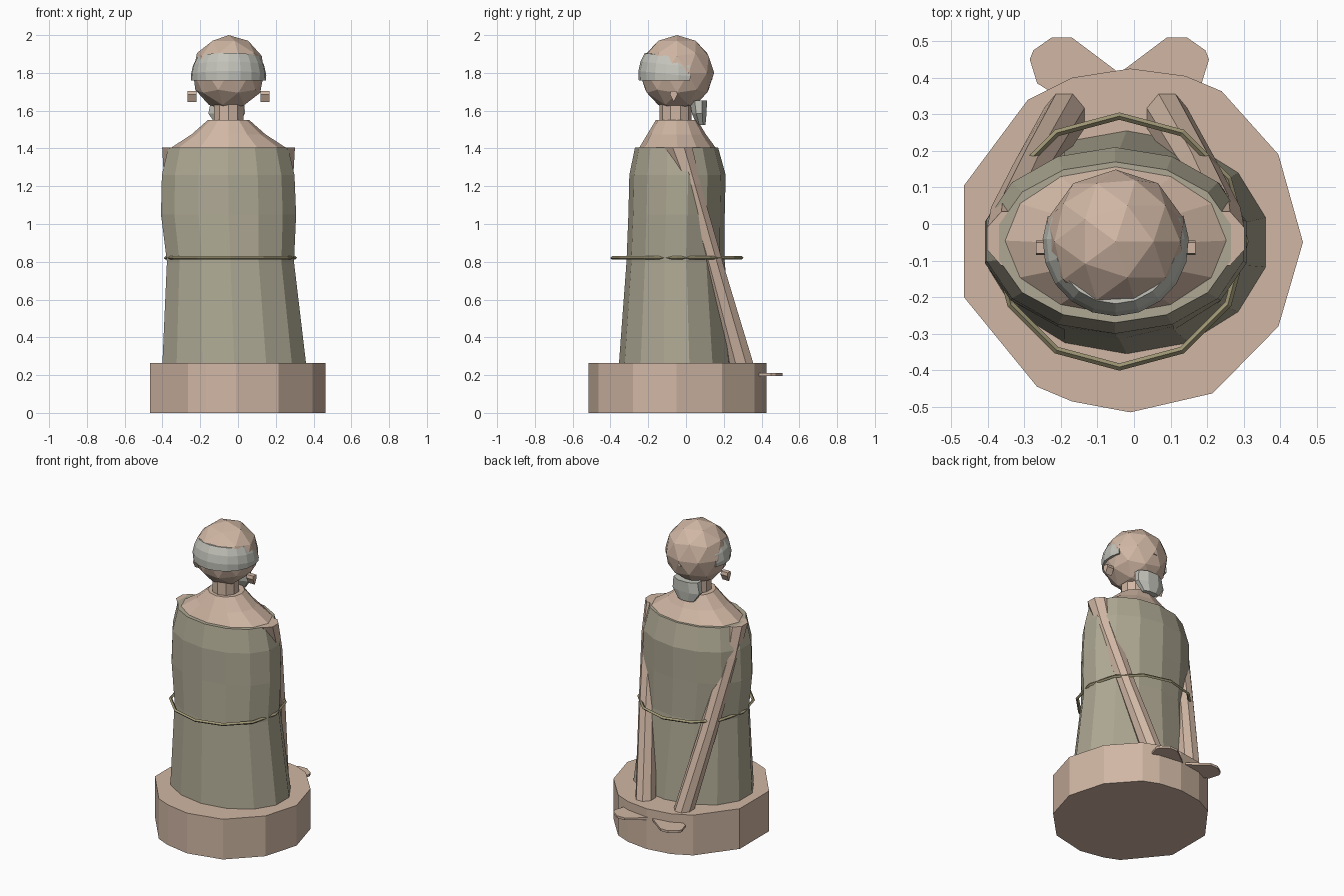
import bpy, bmesh
from math import sin, cos, pi, radians

if "Cube" in bpy.data.objects:
    bpy.data.objects.remove(bpy.data.objects["Cube"])


def material(name, rgb):
    m = bpy.data.materials.new(name)
    m.diffuse_color = (*rgb, 1)
    m.use_nodes = True
    m.node_tree.nodes["Principled BSDF"].inputs["Base Color"].default_value = m.diffuse_color
    return m


SKIN = material("clay", (0.63, 0.47, 0.37))
CLOTH = material("cloth", (0.42, 0.39, 0.29))
CORD = material("cord", (0.35, 0.31, 0.18))
HAIR = material("hair", (0.55, 0.55, 0.50))


def mesh_object(name, verts, faces, mat):
    me = bpy.data.meshes.new(name)
    me.from_pydata(verts, [], faces)
    bm = bmesh.new()
    bm.from_mesh(me)
    bmesh.ops.recalc_face_normals(bm, faces=bm.faces)
    bm.to_mesh(me)
    bm.free()
    me.materials.append(mat)
    ob = bpy.data.objects.new(name, me)
    bpy.context.collection.objects.link(ob)
    return ob


def loft(name, rings, n, mat, turn=0.0):
    """Stack of horizontal ellipses (cx, cy, rx, ry, z) with flat caps."""
    verts = [(cx + rx * sin(2 * pi * i / n + turn), cy - ry * cos(2 * pi * i / n + turn), z)
             for cx, cy, rx, ry, z in rings for i in range(n)]
    faces = [(k * n + i, k * n + (i + 1) % n, (k + 1) * n + (i + 1) % n, (k + 1) * n + i)
             for k in range(len(rings) - 1) for i in range(n)]
    faces += [tuple(range(n)), tuple((len(rings) - 1) * n + i for i in range(n))]
    return mesh_object(name, verts, faces, mat)


def prism(name, outline, a, b, mat, axis="z"):
    """Extrude a 2D outline from a to b along z or x."""
    n = len(outline)
    place = (lambda p, t: (p[0], p[1], t)) if axis == "z" else (lambda p, t: (t, p[0], p[1]))
    verts = [place(p, t) for t in (a, b) for p in outline]
    faces = [(i, (i + 1) % n, n + (i + 1) % n, n + i) for i in range(n)]
    faces += [tuple(range(n)), tuple(range(n, 2 * n))]
    return mesh_object(name, verts, faces, mat)


# Uneven round base
prism("base", [(-0.01, 0.425), (0.14, 0.405), (0.24, 0.363), (0.395, 0.19), (0.462, -0.05),
               (0.395, -0.28), (0.215, -0.463), (-0.01, -0.515), (-0.17, -0.485),
               (-0.265, -0.445), (-0.465, -0.2), (-0.465, 0.105), (-0.29, 0.34),
               (-0.17, 0.40)], 0, 0.265, SKIN)

# Robe
loft("robe", [(-0.02, -0.05, 0.39, 0.305, 0.262),
              (-0.04, -0.055, 0.345, 0.26, 0.80),
              (-0.05, -0.05, 0.367, 0.255, 1.05),
              (-0.052, -0.045, 0.36, 0.255, 1.26),
              (-0.052, -0.05, 0.325, 0.22, 1.405)], 14, CLOTH)

# Shoulders and neck
loft("shoulders", [(-0.05, -0.045, 0.31, 0.205, 1.40),
                   (-0.05, -0.05, 0.195, 0.155, 1.475),
                   (-0.05, -0.05, 0.11, 0.11, 1.55)], 12, SKIN)
loft("neck", [(-0.05, -0.055, 0.082, 0.085, 1.54), (-0.05, -0.055, 0.082, 0.085, 1.66)], 10, SKIN)

# Arms, ears and feet on both sides
for side, s in (("left", -1), ("right", 1)):
    x = lambda d: -0.05 + s * d
    loft(side + "_arm", [(x(0.14), 0.29, 0.06, 0.072, 0.262),
                         (x(0.225), 0.15, 0.055, 0.057, 0.77),
                         (x(0.285), 0.025, 0.06, 0.057, 1.21),
                         (x(0.285), -0.04, 0.072, 0.08, 1.405)], 8, SKIN, pi / 8)
    prism(side + "_ear", [(-0.065, 1.645), (-0.045, 1.685), (-0.05, 1.705),
                          (-0.08, 1.705), (-0.085, 1.685)], x(0.17), x(0.218), SKIN, "x")
    foot = [(0.01, 0.42), (0.03, 0.32), (0.17, 0.35), (0.225, 0.385), (0.245, 0.45),
            (0.235, 0.475), (0.185, 0.51), (0.13, 0.51)]
    prism(side + "_foot", [(-0.04 + s * px, py) for px, py in foot], 0.195, 0.21, SKIN)

# Waist cord
bpy.ops.curve.primitive_bezier_circle_add()
bpy.data.objects.remove(bpy.context.object)
n, m = 12, 4
cv, cf = [], []
for i in range(n):
    a = 2 * pi * i / n
    for j in range(m):
        r = 0.343 + 0.01 * cos(j * pi / 2)
        cv.append((-0.04 + r * sin(a), -0.048 - r * cos(a), 0.821 + 0.01 * sin(j * pi / 2)))
        cf.append((i * m + j, (i + 1) % n * m + j, (i + 1) % n * m + (j + 1) % m, i * m + (j + 1) % m))
mesh_object("waist_cord", cv, cf, CORD)

# Head
bpy.ops.mesh.primitive_ico_sphere_add(subdivisions=2, radius=0.2, location=(-0.05, -0.048, 1.8))
head = bpy.context.object
head.name = "head"
head.scale = (0.985, 0.985, 1)
head.data.materials.append(SKIN)

# Hair band around the front half of the head
rows = [(0.17, 1.76), (0.198, 1.76), (0.2, 1.81), (0.189, 1.86), (0.166, 1.905), (0.14, 1.905)]
steps = 12
hv = [(-0.05 + r * sin(t), -0.052 - r * cos(t), z - 0.02 * (1 - cos(t)) * (z > 1.8))
      for t in (radians(-112 + 224 * i / steps) for i in range(steps + 1)) for r, z in rows]
k = len(rows)
hf = [(i * k + j, (i + 1) * k + j, (i + 1) * k + (j + 1) % k, i * k + (j + 1) % k)
      for i in range(steps) for j in range(k)]
hf += [tuple(range(k)), tuple(steps * k + j for j in range(k))]
mesh_object("hair", hv, hf, HAIR)

# Beard and nose on the far side
loft("beard", [(-0.06, 0.08, 0.06, 0.025, 1.525),
               (-0.06, 0.07, 0.105, 0.042, 1.585),
               (-0.055, 0.065, 0.095, 0.05, 1.655)], 8, HAIR, pi / 8)
loft("nose", [(-0.05, 0.125, 0.018, 0.02, 1.765), (-0.05, 0.125, 0.01, 0.015, 1.80)], 5, SKIN)
